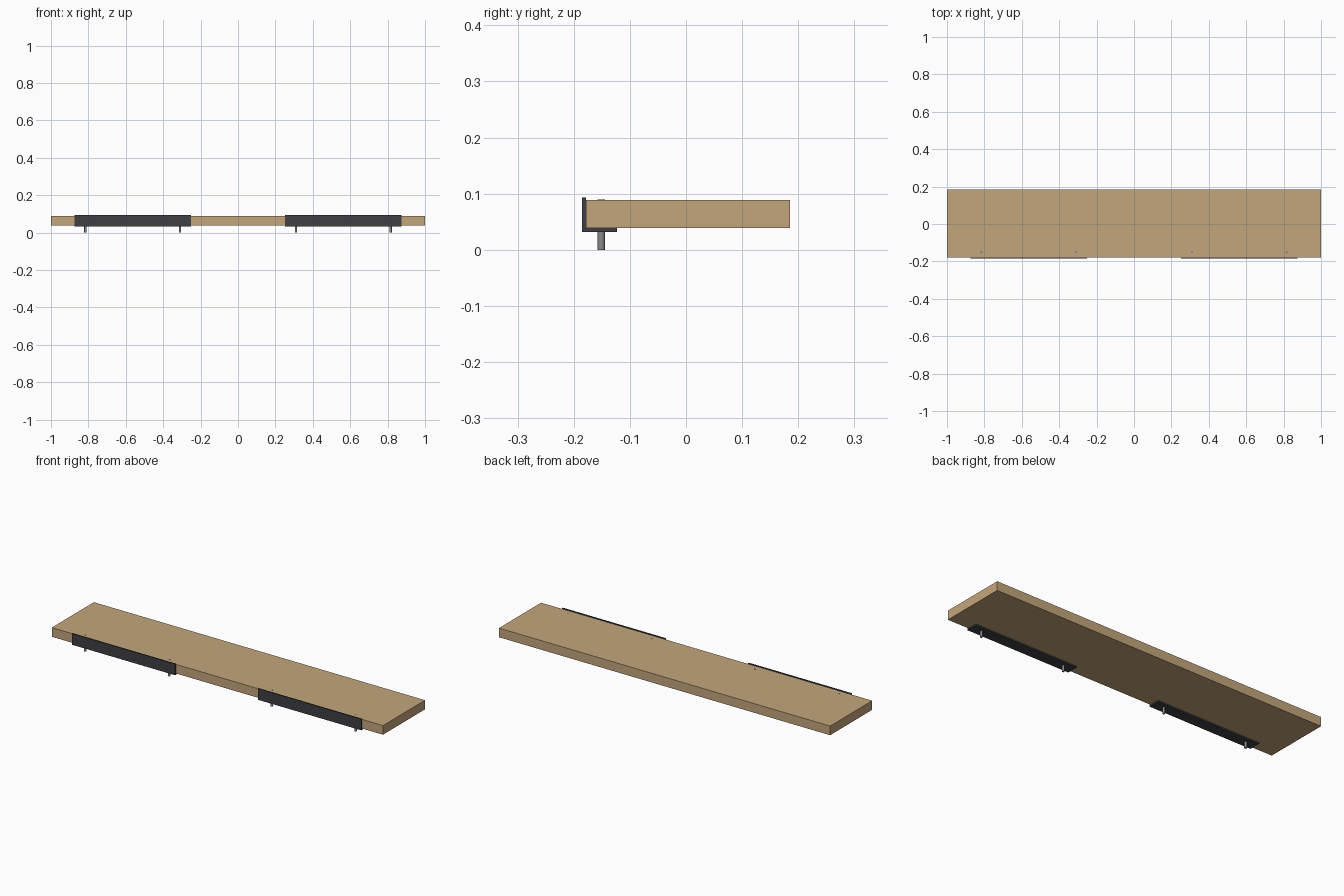
import bpy, bmesh

if "Cube" in bpy.data.objects:
    bpy.data.objects.remove(bpy.data.objects["Cube"])


def material(name, rgb):
    m = bpy.data.materials.new(name)
    m.diffuse_color = (*rgb, 1)
    m.use_nodes = True
    m.node_tree.nodes["Principled BSDF"].inputs["Base Color"].default_value = m.diffuse_color
    return m


WOOD = material("wood", (0.55, 0.38, 0.20))
IRON = material("dark_iron", (0.05, 0.05, 0.06))
STEEL = material("steel", (0.25, 0.25, 0.26))

BOTTOM, TOP = 0.039, 0.089      # board heights
FRONT, BACK = -0.178, 0.185     # board depth


def extrude_x(name, profile, x0, x1, mat):
    """Extrude a closed (y, z) profile from x0 to x1."""
    bm = bmesh.new()
    face = bm.faces.new([bm.verts.new((x0, y, z)) for y, z in profile])
    out = bmesh.ops.extrude_face_region(bm, geom=[face])
    moved = [g for g in out["geom"] if isinstance(g, bmesh.types.BMVert)]
    bmesh.ops.translate(bm, verts=moved, vec=(x1 - x0, 0, 0))
    bmesh.ops.recalc_face_normals(bm, faces=bm.faces[:])
    mesh = bpy.data.meshes.new(name)
    bm.to_mesh(mesh)
    bm.free()
    mesh.materials.append(mat)
    ob = bpy.data.objects.new(name, mesh)
    bpy.context.collection.objects.link(ob)


def pin(name, x):
    z0, z1 = 0.0, TOP + 0.0004
    bpy.ops.mesh.primitive_cylinder_add(
        vertices=24, radius=0.0065, depth=z1 - z0,
        location=(x, -0.151, (z0 + z1) / 2))
    ob = bpy.context.object
    ob.name = name
    ob.data.materials.append(STEEL)
    bpy.ops.object.shade_smooth_by_angle()


# Shelf board
extrude_x("board", [(FRONT, BOTTOM), (BACK, BOTTOM), (BACK, TOP), (FRONT, TOP)],
          -1, 1, WOOD)

# Angle brackets along the front edge, each with two through pins
L_PROFILE = [(-0.185, 0.032), (-0.123, 0.032), (-0.123, BOTTOM),
             (FRONT, BOTTOM), (FRONT, 0.093), (-0.185, 0.093)]
for side, s in (("left", -1), ("right", 1)):
    extrude_x(f"{side}_angle_bracket", L_PROFILE, s * 0.251, s * 0.874, IRON)
    pin(f"{side}_inner_pin", s * 0.31)
    pin(f"{side}_outer_pin", s * 0.816)
